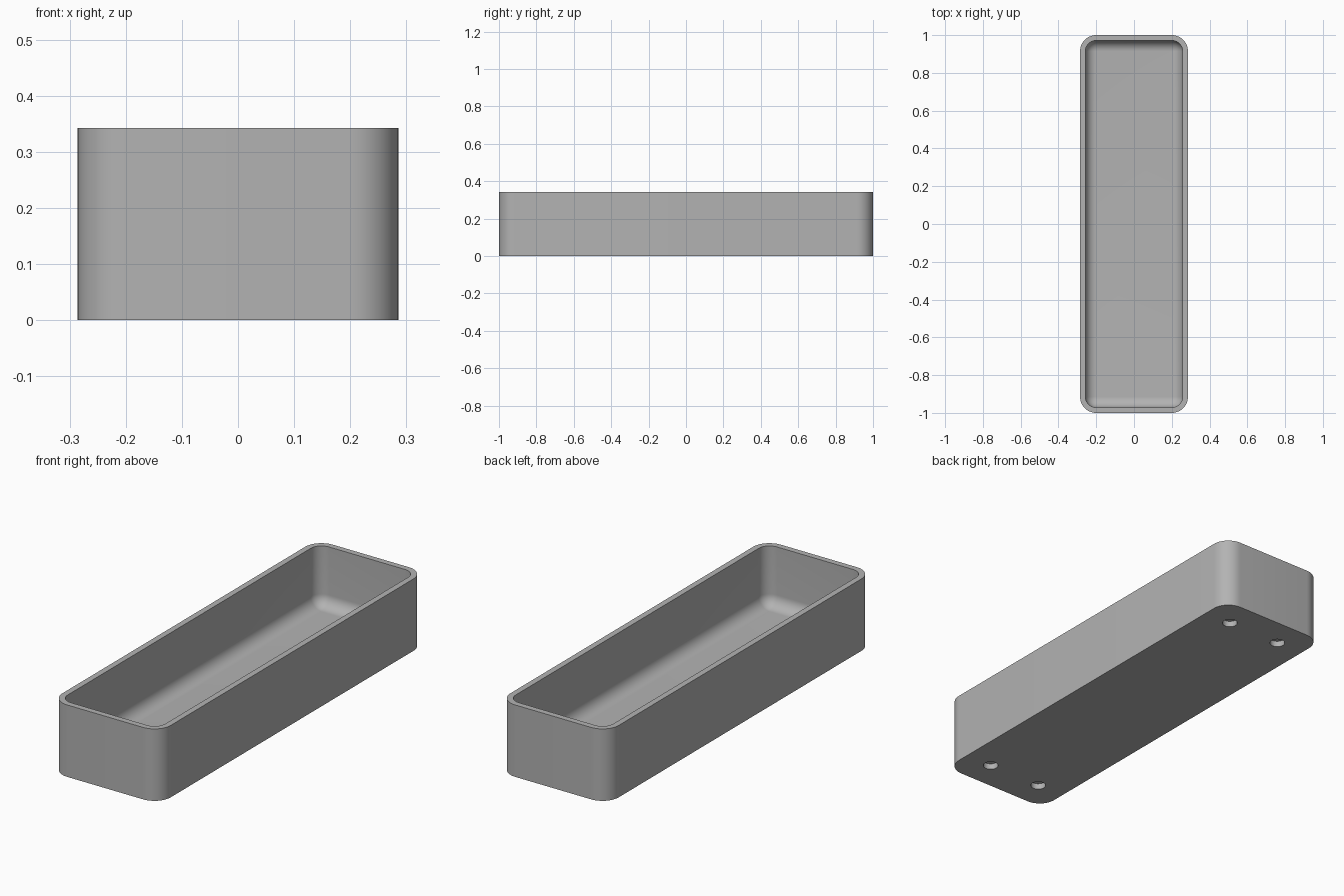
import bpy, bmesh, math

cube = bpy.data.objects.get("Cube")
if cube:
    bpy.data.objects.remove(cube, do_unlink=True)

U = 2 / 70                      # wall thickness, the base unit
HX, HY, HEIGHT = 10 * U, 1.0, 12 * U
FLOOR, FILLET = 2 * U, 2 * U
SEG = 12

grey = bpy.data.materials.new("plain grey")
grey.use_nodes = True
colour = (0.45, 0.45, 0.45, 1)
grey.diffuse_color = colour
grey.node_tree.nodes["Principled BSDF"].inputs["Base Color"].default_value = colour


def ring(bm, inset, z):
    """Rounded rectangle loop, inset from the outer outline."""
    r = max(3 * U - inset, 0.0005)
    verts = []
    for k, (sx, sy) in enumerate([(1, 1), (-1, 1), (-1, -1), (1, -1)]):
        cx, cy = sx * (HX - inset - r), sy * (HY - inset - r)
        for i in range(SEG + 1):
            a = math.pi / 2 * (k + i / SEG)
            verts.append(bm.verts.new((cx + r * math.cos(a), cy + r * math.sin(a), z)))
    return verts


# Tray: outer wall, rim, inner wall and filleted floor as stacked loops
bm = bmesh.new()
sections = [(0, 0), (0, HEIGHT), (U, HEIGHT)]
for i in range(SEG + 1):
    a = math.pi / 2 * i / SEG
    sections.append((U + FILLET * (1 - math.cos(a)), FLOOR + FILLET * (1 - math.sin(a))))
loops = [ring(bm, inset, z) for inset, z in sections]
for low, high in zip(loops, loops[1:]):
    n = len(low)
    for i in range(n):
        j = (i + 1) % n
        bm.faces.new((low[i], low[j], high[j], high[i]))
bm.faces.new(loops[0][::-1])
bm.faces.new(loops[-1])
bmesh.ops.recalc_face_normals(bm, faces=bm.faces)
mesh = bpy.data.meshes.new("tray")
bm.to_mesh(mesh)
bm.free()
mesh.materials.append(grey)
tray = bpy.data.objects.new("tray", mesh)
bpy.context.collection.objects.link(tray)

# Four round sockets in the underside
bm = bmesh.new()
for sx in (-1, 1):
    for sy in (-1, 1):
        made = bmesh.ops.create_cone(bm, cap_ends=True, segments=32, radius1=1.2 * U,
                                     radius2=1.2 * U, depth=2 * U)
        bmesh.ops.translate(bm, verts=made["verts"], vec=(sx * 5 * U, sy * 30 * U, 0))
cut_mesh = bpy.data.meshes.new("socket_cutter")
bm.to_mesh(cut_mesh)
bm.free()
cut_mesh.materials.append(grey)
cutter = bpy.data.objects.new("socket_cutter", cut_mesh)
bpy.context.collection.objects.link(cutter)
cutter.hide_render = True
cutter.hide_set(True)

sockets = tray.modifiers.new("sockets", "BOOLEAN")
sockets.operation = "DIFFERENCE"
sockets.solver = "EXACT"
sockets.object = cutter

# Apply the cut so that shading works on the final faces
bpy.context.view_layer.objects.active = tray
tray.select_set(True)
bpy.ops.object.modifier_apply(modifier="sockets")
bpy.data.objects.remove(cutter, do_unlink=True)
bpy.ops.object.shade_smooth_by_angle(angle=math.radians(35))
